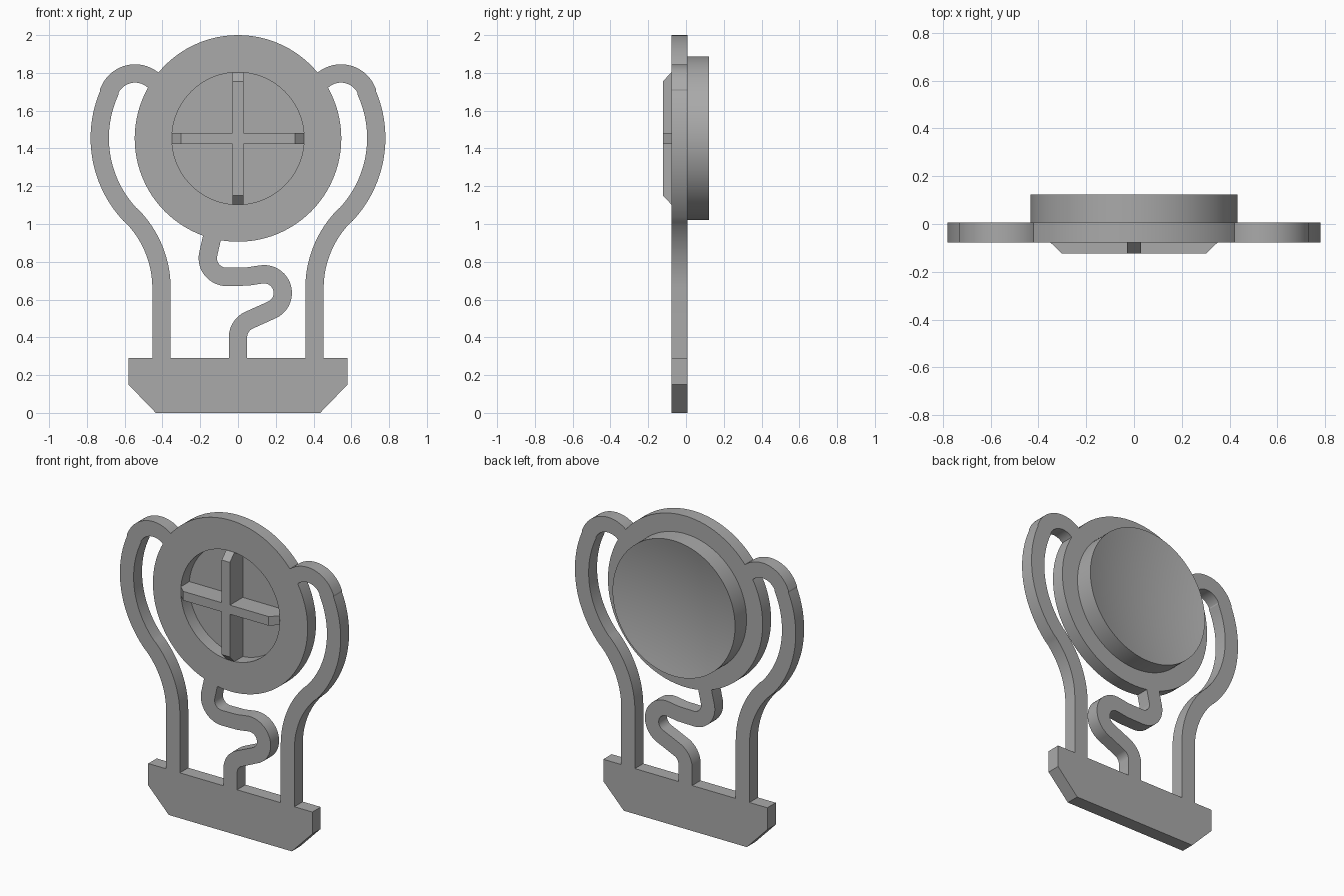
import bpy, bmesh
from math import sin, cos, pi, radians, sqrt
from mathutils import Vector

if "Cube" in bpy.data.objects:
    bpy.data.objects.remove(bpy.data.objects["Cube"])

FRONT, BACK, REAR = -0.078, 0.007, 0.123   # plate front, plate back, cap rim
HUB_Z, WIDTH = 1.453, 0.097                # disc centre height, strap width

grey = bpy.data.materials.new("plain grey")
grey.use_nodes = True
colour = (0.4, 0.4, 0.4, 1)
grey.diffuse_color = colour
grey.node_tree.nodes["Principled BSDF"].inputs["Base Color"].default_value = colour


def finish(name, bm):
    bmesh.ops.remove_doubles(bm, verts=bm.verts, dist=1e-5)
    bmesh.ops.recalc_face_normals(bm, faces=bm.faces)
    mesh = bpy.data.meshes.new(name)
    bm.to_mesh(mesh)
    bm.free()
    obj = bpy.data.objects.new(name, mesh)
    bpy.context.collection.objects.link(obj)
    mesh.materials.append(grey)
    bpy.ops.object.select_all(action='DESELECT')
    obj.select_set(True)
    bpy.context.view_layer.objects.active = obj
    bpy.ops.object.shade_smooth_by_angle(angle=radians(25))
    return obj


def lathe(name, profile, closed):
    """Spin (radius, y) points around the disc axis."""
    bm = bmesh.new()
    verts = [bm.verts.new((r, y, HUB_Z)) for r, y in profile]
    pairs = list(zip(verts, verts[1:] + verts[:1]))
    edges = [bm.edges.new(p) for p in (pairs if closed else pairs[:-1])]
    bmesh.ops.spin(bm, geom=verts + edges, cent=(0, 0, HUB_Z), axis=(0, 1, 0),
                   angle=2 * pi, steps=96, use_duplicate=False)
    return finish(name, bm)


def extrude(bm, faces, depth):
    new = bmesh.ops.extrude_face_region(bm, geom=faces)["geom"]
    moved = [v for v in new if isinstance(v, bmesh.types.BMVert)]
    bmesh.ops.translate(bm, verts=moved, vec=(0, depth, 0))


def arc(cx, cz, r, start, end, steps=16):
    angles = [radians(start + (end - start) * i / steps) for i in range(steps + 1)]
    return [(cx + r * cos(a), cz + r * sin(a)) for a in angles]


def strap(name, path, side=1):
    """Flat strap of constant width along an (x, z) path."""
    pts = [Vector((x * side, z)) for x, z in path]
    bm = bmesh.new()
    rows = []
    for i, p in enumerate(pts):
        before = (p - pts[i - 1]).normalized() if i else (pts[1] - p).normalized()
        after = (pts[i + 1] - p).normalized() if i < len(pts) - 1 else before
        t = (before + after).normalized()
        n = Vector((-t.y, t.x)) * (WIDTH / 2 / t.dot(before))
        rows.append([bm.verts.new((q.x, FRONT, q.y)) for q in (p + n, p - n)])
    faces = [bm.faces.new((a[0], a[1], b[1], b[0])) for a, b in zip(rows, rows[1:])]
    extrude(bm, faces, BACK - FRONT)
    return finish(name, bm)


def prism(name, outline, y0, y1, place):
    bm = bmesh.new()
    face = bm.faces.new([bm.verts.new(place(a, b, y0)) for a, b in outline])
    new = bmesh.ops.extrude_face_region(bm, geom=[face])["geom"]
    shift = Vector(place(0, 0, y1)) - Vector(place(0, 0, y0))
    bmesh.ops.translate(bm, verts=[v for v in new if isinstance(v, bmesh.types.BMVert)],
                        vec=shift)
    return finish(name, bm)


# Disc with round front opening
lathe("disc_ring", [(0.35, FRONT), (0.547, FRONT), (0.547, BACK), (0.35, BACK)], True)

# Rear cap: recess floor in front, shallow spherical dish behind
RIM, DISH = 0.433, 0.05
ball = (RIM ** 2 + DISH ** 2) / (2 * DISH)
dish = [(RIM * (1 - i / 12), 0) for i in range(13)]
dish = [(r, REAR - DISH + ball - sqrt(ball ** 2 - r ** 2)) for r, _ in dish]
lathe("rear_cap", [(0, BACK), (RIM, BACK)] + dish, False)

# Crossed ribs with chamfered front corners
TIP, CUT, HALF = 0.349, 0.302, 0.029
rib = [(-TIP, BACK), (-TIP, FRONT), (-CUT, -REAR), (CUT, -REAR), (TIP, FRONT), (TIP, BACK)]
prism("horizontal_rib", rib, -HALF, HALF, lambda a, b, t: (a, b, HUB_Z + t))
prism("vertical_rib", rib, -HALF, HALF, lambda a, b, t: (t, b, HUB_Z + a))

# Base block with cut lower corners
base = [(-0.58, 0.29), (0.58, 0.29), (0.58, 0.15), (0.435, 0), (-0.435, 0), (-0.58, 0.15)]
prism("base", base, FRONT, BACK, lambda a, b, t: (a, t, b))

# Side arms: straight leg, S bend, long bow, hook into the disc
arm = ([(0.405, 0.29)] + arc(0.95, 0.66, 0.545, 180, 135.5)
       + arc(0.14, 1.455, 0.592, -43, 24, 28)
       + arc(0.545, 1.65, 0.147, 22, 146, 20))
strap("left_arm", arm, 1)
strap("right_arm", arm, -1)

# Winding middle strap from the disc to the base
wave = ([(-0.135, 0.94)] + arc(-0.06, 0.82, 0.1, 172, 270)
        + [(0.05, 0.722)] + arc(0.138, 0.635, 0.099, 98, -64, 24)
        + arc(0.1, 0.4, 0.1, 117, 180, 12) + [(0, 0.29)])
strap("middle_strap", wave)
